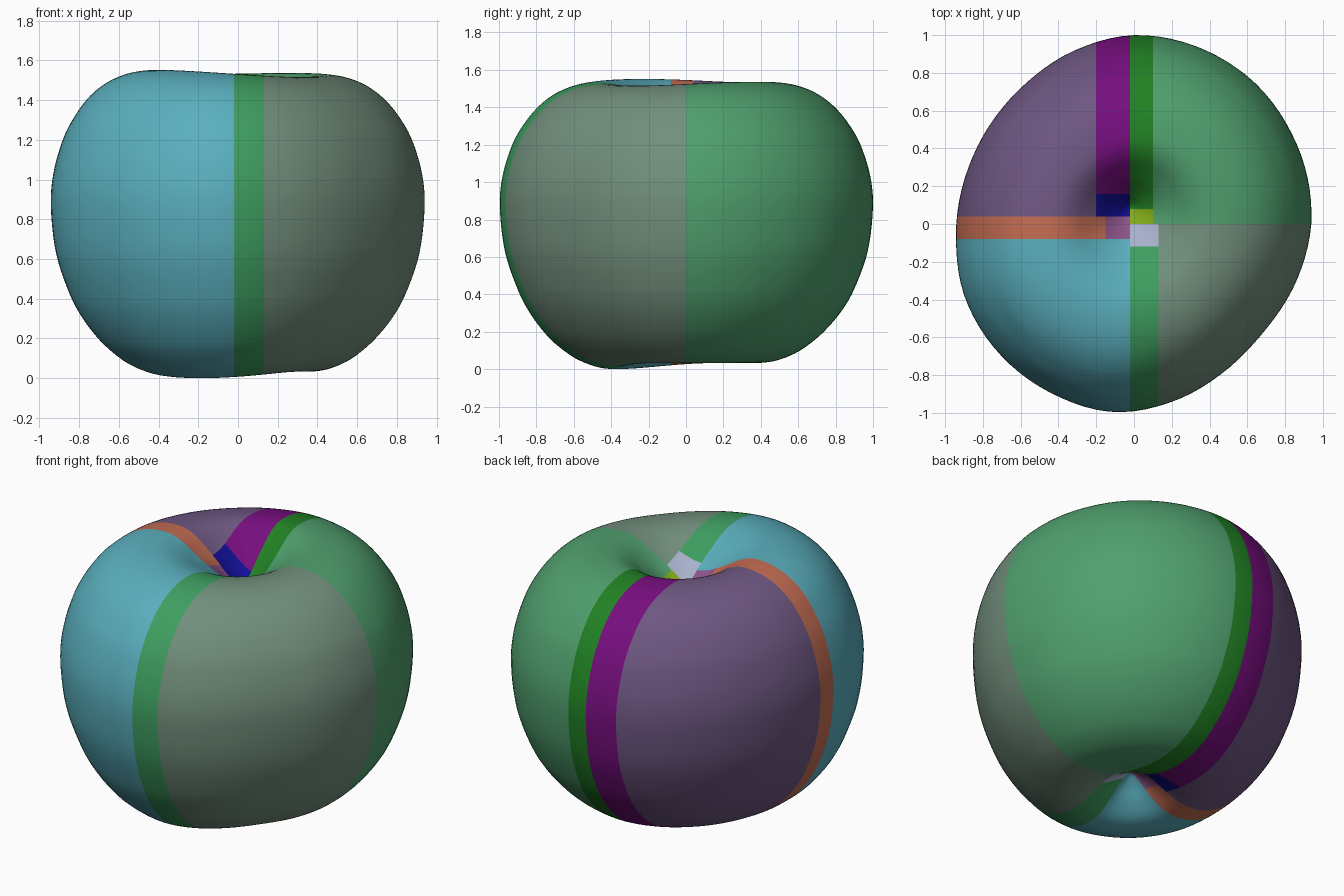
import bpy, bmesh, math
from mathutils import Vector

if "Cube" in bpy.data.objects:
    bpy.data.objects.remove(bpy.data.objects["Cube"])

SEG, SUB = 96, 5

# Half profile of the fruit (radius, height) from bottom dimple to top dimple
PROFILE = [(0, .185), (.07, .15), (.16, .09), (.26, .048), (.36, .035), (.47, .045), (.58, .085), (.665, .14),
           (.745, .21), (.83, .31), (.90, .43), (.972, .63), (1, .86), (.987, 1.03), (.935, 1.2),
           (.87, 1.315), (.79, 1.41), (.69, 1.482), (.57, 1.525), (.44, 1.535), (.34, 1.508), (.25, 1.455),
           (.17, 1.40), (.08, 1.325), (0, 1.27)]
# Plan outline: (angle in degrees, radius)
OUTLINE = [(0, .938), (31, .963), (51, .985), (88, 1.0), (106, .975), (131, .935), (158, .925),
           (185, .945), (203, .975), (225, .99), (246, .997), (264, 1.0), (285, .955),
           (303, .913), (320, .893), (340, .91)]


def catmull(p0, p1, p2, p3, t):
    return tuple(.5 * (2 * b + (c - a) * t + (2 * a - 5 * b + 4 * c - d) * t * t
                       + (3 * b - a - 3 * c + d) * t ** 3) for a, b, c, d in zip(p0, p1, p2, p3))


def smooth_profile():
    p = [(-PROFILE[1][0], PROFILE[1][1])] + PROFILE + [(-PROFILE[-2][0], PROFILE[-2][1])]
    pts = [catmull(*p[i:i + 4], k / SUB) for i in range(len(p) - 3) for k in range(SUB)]
    return pts + [PROFILE[-1]]


def outline_radius(deg):
    n = len(OUTLINE)
    for i in range(n):
        a0, r0 = OUTLINE[i]
        a1, r1 = OUTLINE[(i + 1) % n]
        if i == n - 1:
            a1 += 360
        if a0 <= deg < a1:
            t = (deg - a0) / (a1 - a0)
            return catmull((OUTLINE[i - 1][1],), (r0,), (r1,), (OUTLINE[(i + 2) % n][1],), t)[0]
    return OUTLINE[0][1]


def place(r, z, deg):
    a = math.radians(deg)
    R = r * outline_radius(deg)
    core = max(0, 1 - r / .5)
    core = core * core * (3 - 2 * core)
    up = min(1, max(-1, (z - .8) / .6))
    # dimple centre offset, and lips that rise and fall around the fruit
    cx, cy = (-.02 * core, .08 * core) if up > 0 else (-.05 * core, -.08 * core)
    fade = (1 - core) * up * up
    if up > 0:
        z += fade * (.011 * math.cos(a - math.radians(175)) + .010 * math.cos(2 * (a - math.radians(40))))
    else:
        z -= fade * .037 * max(0, math.cos(a - math.radians(243))) ** 2
    return (R * math.cos(a) + cx, R * math.sin(a) + cy, z)


def make_fruit():
    bm = bmesh.new()
    pts = smooth_profile()
    angles = [360 * i / SEG for i in range(SEG)]
    low = bm.verts.new(place(0, pts[0][1], 0))
    top = bm.verts.new(place(0, pts[-1][1], 0))
    rings = [[bm.verts.new(place(r, z, d)) for d in angles] for r, z in pts[1:-1]]
    for i in range(SEG):
        j = (i + 1) % SEG
        bm.faces.new((low, rings[0][j], rings[0][i]))
        bm.faces.new((top, rings[-1][i], rings[-1][j]))
        for a, b in zip(rings, rings[1:]):
            bm.faces.new((a[i], a[j], b[j], b[i]))
    z0 = min(v.co.z for v in bm.verts)
    bmesh.ops.translate(bm, verts=bm.verts, vec=(0, 0, -z0))
    bmesh.ops.recalc_face_normals(bm, faces=bm.faces)
    return bm


def linear(c):
    c /= 255
    return c / 12.92 if c < .04 else ((c + .055) / 1.055) ** 2.4


def make_piece(fruit, name, x0, x1, y0, y1, rgb):
    """Cut a closed block of the fruit between four upright planes."""
    bm = fruit.copy()
    for co, no in (((x0, 0, 0), (-1, 0, 0)), ((x1, 0, 0), (1, 0, 0)),
                   ((0, y0, 0), (0, -1, 0)), ((0, y1, 0), (0, 1, 0))):
        if Vector(co).length > 1.5:
            continue
        bmesh.ops.bisect_plane(bm, geom=bm.verts[:] + bm.edges[:] + bm.faces[:], dist=1e-5,
                               plane_co=co, plane_no=no, clear_outer=True)
        bmesh.ops.holes_fill(bm, edges=[e for e in bm.edges if e.is_boundary], sides=0)
    bmesh.ops.recalc_face_normals(bm, faces=bm.faces)
    me = bpy.data.meshes.new(name)
    bm.to_mesh(me)
    bm.free()
    mat = bpy.data.materials.new(name + "_colour")
    mat.diffuse_color = (*[linear(c) for c in rgb], 1)
    mat.use_nodes = True
    mat.node_tree.nodes["Principled BSDF"].inputs["Base Color"].default_value = mat.diffuse_color
    me.materials.append(mat)
    ob = bpy.data.objects.new(name, me)
    bpy.context.collection.objects.link(ob)
    bpy.ops.object.select_all(action='DESELECT')
    ob.select_set(True)
    bpy.context.view_layer.objects.active = ob
    bpy.ops.object.shade_smooth_by_angle(angle=math.radians(35))


fruit = make_fruit()
F = 2  # beyond the fruit: no cut on that side
PIECES = [
    # large quarters
    ("back_left_quarter", -F, -.20, .04, F, (110, 87, 130)),
    ("back_right_quarter", .10, F, 0, F, (80, 160, 110)),
    ("front_right_quarter", .13, F, -F, 0, (114, 143, 124)),
    ("front_left_quarter", -F, -.02, -F, -.08, (90, 175, 190)),
    # thin slices between the quarters
    ("back_left_slice", -.20, -.02, .16, F, (118, 14, 126)),
    ("back_right_slice", -.02, .10, .08, F, (33, 130, 36)),
    ("front_slice", -.02, .13, -F, -.12, (62, 158, 96)),
    ("left_slice", -F, -.15, -.08, .04, (195, 108, 83)),
    # core sticks
    ("back_left_core", -.20, -.02, .04, .16, (18, 14, 148)),
    ("back_right_core", -.02, .10, 0, .08, (130, 170, 25)),
    ("front_core", -.02, .13, -.12, 0, (167, 177, 203)),
    ("left_core", -.15, -.02, -.08, .04, (145, 85, 140)),
]
for piece in PIECES:
    make_piece(fruit, *piece)
fruit.free()
